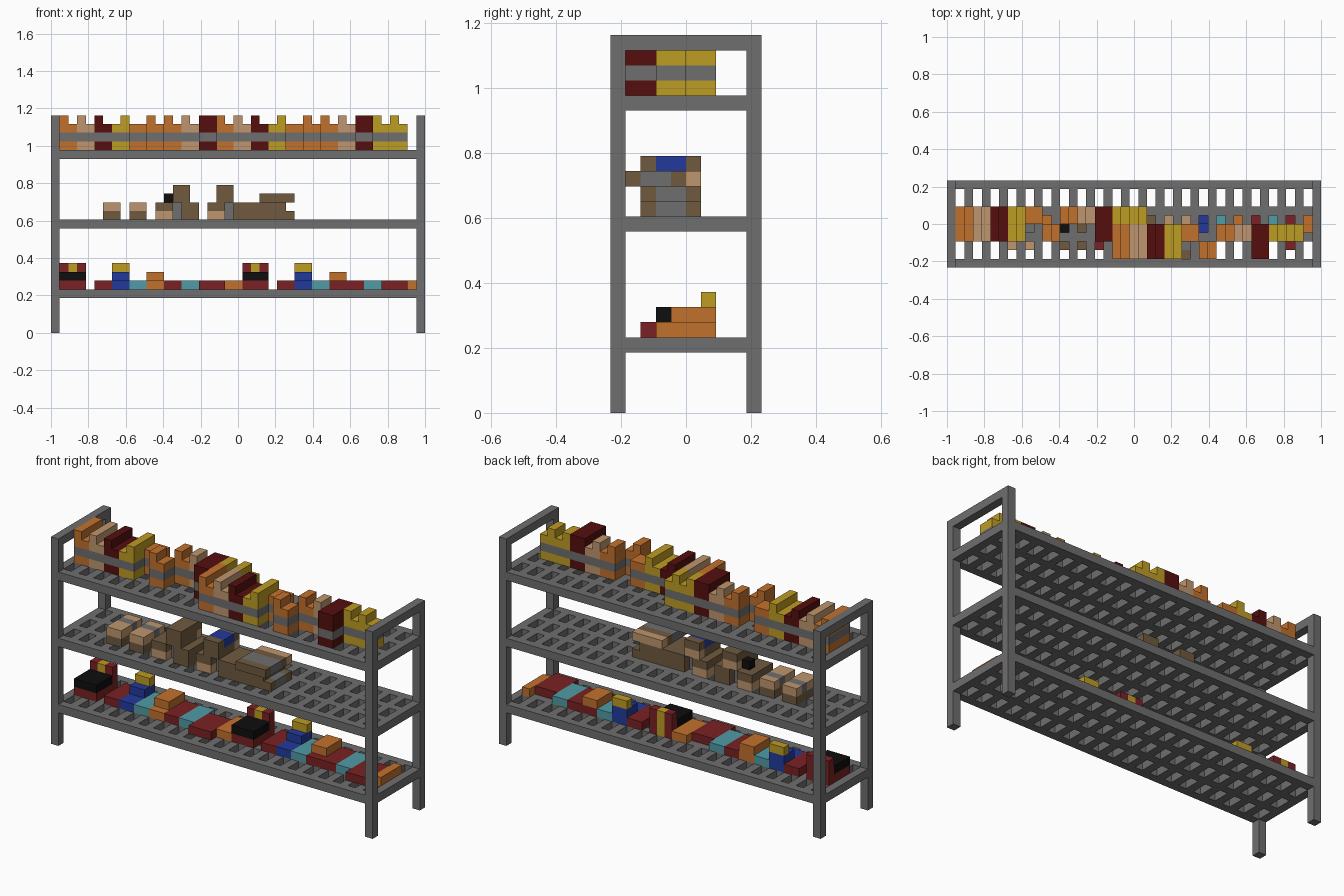
import bpy, bmesh

cube = bpy.data.objects.get("Cube")
if cube:
    bpy.data.objects.remove(cube, do_unlink=True)

U = 2 / 43  # one block; the rack is 43 x 10 x 25 blocks
COLOURS = {
    "grey": (112, 110, 110), "orange": (194, 113, 45), "tan": (190, 150, 110),
    "dark_red": (86, 15, 15), "yellow": (190, 156, 36), "brown": (112, 90, 63),
    "blue": (34, 58, 156), "teal": (80, 155, 166), "red": (122, 33, 36),
    "black": (14, 14, 14),
}


def linear(c):
    c /= 255
    return c / 12.92 if c <= 0.04045 else ((c + 0.055) / 1.055) ** 2.4


MATS = {}
for name, rgb in COLOURS.items():
    mat = bpy.data.materials.new(name)
    mat.use_nodes = True
    col = [linear(c) for c in rgb] + [1]
    mat.diffuse_color = col
    bsdf = mat.node_tree.nodes["Principled BSDF"]
    bsdf.inputs["Base Color"].default_value = col
    bsdf.inputs["Roughness"].default_value = 0.8
    MATS[name] = mat


def build(name, boxes):
    """Boxes are (x, y, z, width, depth, height, colour) in blocks."""
    bm = bmesh.new()
    used = []
    for x, y, z, w, d, h, colour in boxes:
        if colour not in used:
            used.append(colour)
        verts = bmesh.ops.create_cube(bm, size=1)["verts"]
        for v in verts:
            v.co.x = (x + (v.co.x + 0.5) * w - 21.5) * U
            v.co.y = (y + (v.co.y + 0.5) * d - 5) * U
            v.co.z = (z + (v.co.z + 0.5) * h) * U
        for f in {f for v in verts for f in v.link_faces}:
            f.material_index = used.index(colour)
    mesh = bpy.data.meshes.new(name)
    bm.to_mesh(mesh)
    bm.free()
    for c in used:
        mesh.materials.append(MATS[c])
    ob = bpy.data.objects.new(name, mesh)
    bpy.context.collection.objects.link(ob)
    return ob


# Rack: four posts and two end rails
for x, side in ((0, "right"), (42, "left")):
    for y, end in ((0, "front"), (9, "back")):
        build(f"{end}_{side}_post", [(x, y, 0, 1, 1, 25, "grey")])
    build(f"{side}_top_rail", [(x, 1, 24, 1, 8, 1, "grey")])

# Slatted shelves: long bars with short slats between, leaving slots
for z, name in ((4, "lower"), (12, "middle"), (20, "upper")):
    bars = [(1, 0, z, 41, 1, 1, "grey"), (1, 9, z, 41, 1, 1, "grey")]
    bars += [(x, 1, z, 1, 8, 1, "grey") for x in (0, 42)]
    bars += [(1, y, z, 41, 1, 1, "grey") for y in (3, 6)]
    bars += [(x, y, z, 1, 2, 1, "grey") for x in range(2, 41, 2) for y in (1, 4, 7)]
    build(f"{name}_shelf", bars)


# Upper shelf: banded blocks with a raised ridge, one set repeated further forward
def banded_block(name, x, y, d, colour, ridge):
    parts = [(x, y, 21, 2, d, 1, colour), (x, y, 22, 2, d, 1, "grey"),
             (x, y, 23, 2, d, 1, colour)]
    if ridge:
        offset, width = ridge
        parts.append((x + offset, y, 24, width, d, 1, colour))
    build(name, parts)


L, R, BOTH = (0, 1), (1, 1), (0, 2)
SET = [("orange", 3, 4, L), ("tan", 3, 4, L), ("dark_red", 3, 4, L),
       ("yellow", 3, 4, R), ("orange", 5, 2, None), ("orange", 3, 2, L),
       ("orange", 5, 2, L), ("tan", 5, 2, L), ("dark_red", 3, 4, BOTH),
       ("yellow", 5, 2, L), ("yellow", 5, 2, L)]
for s in (0, 1):
    for k, (colour, y, d, ridge) in enumerate(SET):
        banded_block(f"banded_block_{s + 1}_{k + 1}", 1 + 18 * s + 2 * k,
                     y - 2 * s, d, colour, ridge)

# Middle shelf: small two-tone boxes
for n, x in enumerate((6, 9)):
    build(f"small_box_{n + 1}", [
        (x, 2, 13, 2, 4, 1, "brown"), (x, 2, 14, 2, 2, 1, "tan"),
        (x, 4, 14, 2, 1, 1, "grey"), (x, 5, 14, 2, 1, 1, "tan")])

# Middle shelf: two upright figures
for n, (x, head) in enumerate(((12, 14), (18, 19))):
    top = "brown" if n == 0 else "blue"
    build(f"figure_{n + 1}", [
        (x, 2, 13, 2, 4, 1, "tan"), (x, 2, 14, 2, 4, 1, "brown"),
        (x + 2, 3, 13, 1, 2, 2, "grey"), (x + 3, 2, 13, 2, 4, 2, "brown"),
        (head, 2, 15, 2, 3, 1, "brown"), (head, 5, 15, 2, 1, 1, "tan"),
        (head, 2, 16, 2, 1, 1, "brown"), (head, 3, 16, 2, 2, 1, top),
        (head, 5, 16, 2, 1, 1, "brown")])
build("dark_latch", [(13, 4, 15, 1, 1, 1, "black")])

# Middle shelf: long low bundle
build("long_bundle", [
    (23, 2, 13, 1, 4, 2, "brown"), (24, 2, 13, 4, 1, 1, "brown"),
    (24, 3, 13, 4, 2, 1, "grey"), (24, 5, 13, 4, 1, 1, "brown"),
    (24, 2, 14, 3, 1, 1, "brown"), (24, 3, 14, 3, 2, 1, "grey"),
    (24, 5, 14, 3, 1, 1, "brown"), (24, 1, 15, 4, 1, 1, "brown"),
    (24, 2, 15, 4, 2, 1, "grey"), (24, 4, 15, 4, 1, 1, "brown"),
    (24, 5, 15, 4, 1, 1, "tan")])

# Lower shelf: one set of seats, boxes and tiles repeated along the shelf
for s in (0, 1):
    o = 21 * s
    build(f"padded_seat_{s + 1}", [
        (o + 1, 3, 5, 3, 3, 1, "red"), (o + 1, 3, 6, 3, 3, 1, "black"),
        (o + 1, 6, 5, 1, 1, 3, "red"), (o + 2, 6, 5, 1, 1, 3, "yellow"),
        (o + 3, 6, 5, 1, 1, 3, "red")])
    build(f"stepped_box_{s + 1}", [
        (o + 7, 3, 5, 2, 4, 1, "blue"), (o + 7, 5, 6, 2, 2, 1, "blue"),
        (o + 7, 6, 7, 2, 1, 1, "yellow")])
    build(f"orange_box_{s + 1}", [
        (o + 11, 3, 5, 2, 4, 1, "orange" if s == 0 else "red"),
        (o + 11, 4, 6, 2, 3, 1, "orange")])
    for n, (x, w, y, colour) in enumerate((
            (5, 2, 3, "red"), (9, 2, 3, "teal"), (13, 2, 3, "red"),
            (15, 2, 3, "teal"), (17, 3, 2, "red"), (20, 2 - s, 3, "orange"))):
        build(f"tile_{s + 1}_{n + 1}", [(o + x, y, 5, w, 4, 1, colour)])
